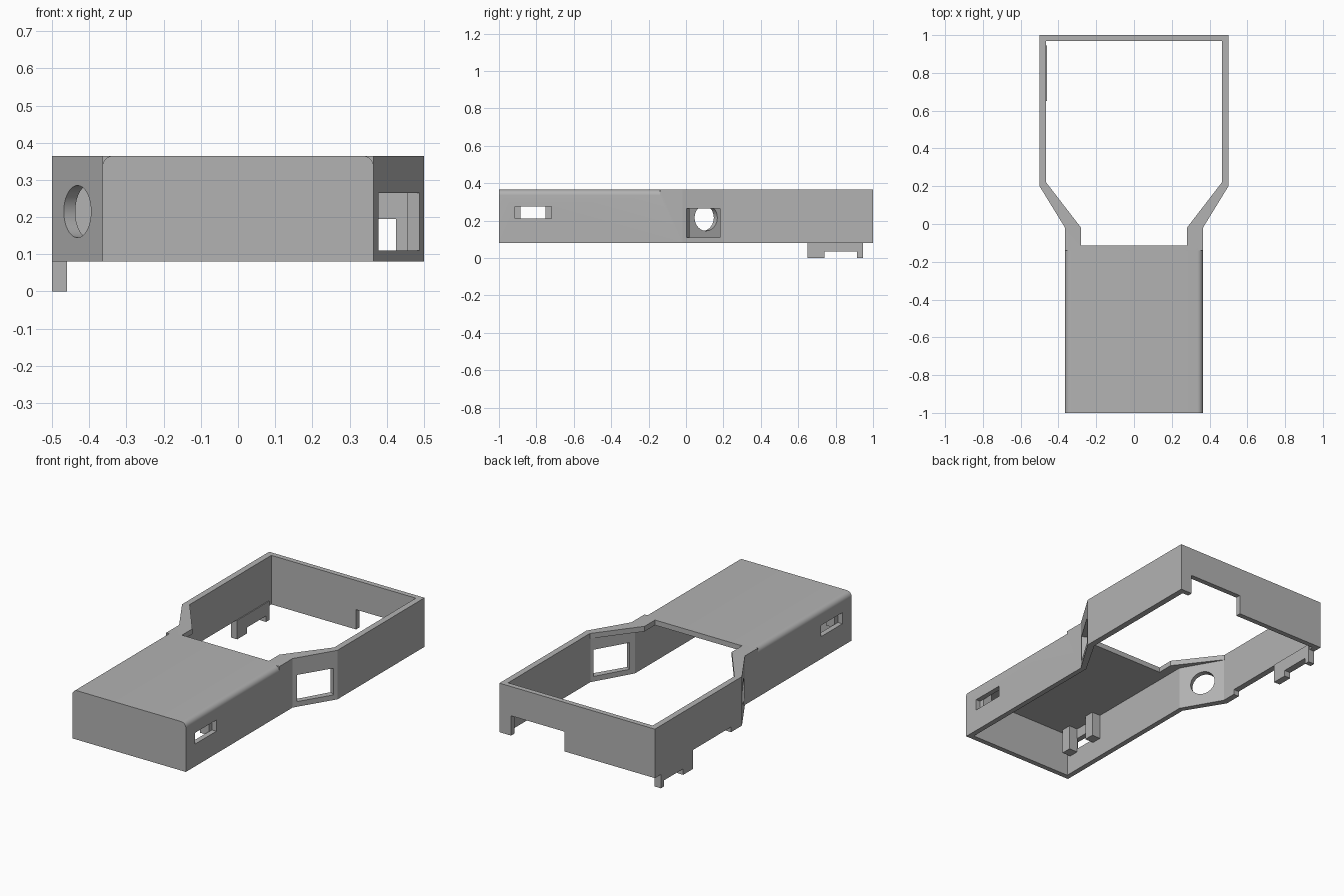
import bpy, bmesh, math
from mathutils import Matrix, Vector

if "Cube" in bpy.data.objects:
    bpy.data.objects.remove(bpy.data.objects["Cube"], do_unlink=True)

grey = bpy.data.materials.new("plain_grey")
grey.use_nodes = True
grey.diffuse_color = (0.45, 0.45, 0.45, 1)
grey.node_tree.nodes["Principled BSDF"].inputs["Base Color"].default_value = (0.45, 0.45, 0.45, 1)


def make(name, bm):
    bmesh.ops.recalc_face_normals(bm, faces=bm.faces)
    mesh = bpy.data.meshes.new(name)
    bm.to_mesh(mesh)
    bm.free()
    mesh.materials.append(grey)
    ob = bpy.data.objects.new(name, mesh)
    bpy.context.collection.objects.link(ob)
    return ob


def extrude(name, points, offset):
    """Prism from a flat list of 3D points moved along offset."""
    bm = bmesh.new()
    face = bm.faces.new([bm.verts.new(p) for p in points])
    top = bmesh.ops.extrude_face_region(bm, geom=[face])["geom"]
    verts = [g for g in top if isinstance(g, bmesh.types.BMVert)]
    bmesh.ops.translate(bm, vec=Vector(offset), verts=verts)
    return make(name, bm)


def plan(name, half, z0, z1):
    """Symmetric plan outline given as its +x half, front to back."""
    outline = half + [(-x, y) for x, y in reversed(half)]
    return extrude(name, [(x, y, z0) for x, y in outline], (0, 0, z1 - z0))


def box(name, x, y, z, turn=0):
    centre = Vector([(a + b) / 2 for a, b in (x, y, z)])
    size = Matrix.Diagonal([b - a for a, b in (x, y, z)] + [1])
    bm = bmesh.new()
    bmesh.ops.create_cube(bm, size=1, matrix=Matrix.Translation(centre) @ Matrix.Rotation(turn, 4, "Z") @ size)
    return make(name, bm)


def cut(target, cutter):
    mod = target.modifiers.new("cut", "BOOLEAN")
    mod.operation, mod.solver, mod.object = "DIFFERENCE", "EXACT", cutter
    bpy.context.view_layer.objects.active = target
    bpy.ops.object.modifier_apply(modifier=mod.name)
    bpy.data.objects.remove(cutter, do_unlink=True)


# Shell: narrow covered front, flared open frame at the back
BOTTOM, TOP, CEILING = 0.08, 0.365, 0.335
shell = plan("housing_shell", [(0.365, -1), (0.365, -0.02), (0.5, 0.2), (0.5, 1)], BOTTOM, TOP)
cut(shell, plan("cavity", [(0.335, -0.97), (0.335, -0.01), (0.465, 0.215), (0.465, 0.97)], 0, CEILING))
cut(shell, plan("opening", [(0.28, -0.115), (0.28, -0.02), (0.465, 0.22), (0.465, 0.97)], 0.3, 0.5))

# Rounded long edges of the front cover
R = 0.03
for side in (-1, 1):
    arc = [(0.365 - R + R * math.cos(a), TOP - R + R * math.sin(a))
           for a in [math.pi / 2 * i / 8 for i in range(9)]]
    profile = [(0.4, TOP - R)] + arc + [(0.365 - R, 0.4), (0.4, 0.4)]
    cut(shell, extrude("edge_cutter", [(side * x, -1.1, z) for x, z in profile], (0, 0.96, 0)))

# Side slots, flared-wall window and round port
flare = math.atan2(0.135, 0.22)
cut(shell, box("slot_cutter", (-0.6, 0.6), (-0.915, -0.72), (0.21, 0.275)))
cut(shell, box("window_cutter", (0.285, 0.585), (-0.015, 0.195), (0.11, 0.265), -flare))
bm = bmesh.new()
bmesh.ops.create_cone(bm, cap_ends=True, segments=48, radius1=0.07, radius2=0.07, depth=0.3,
                      matrix=Matrix.Translation((-0.43, 0.09, 0.215)) @ Matrix.Rotation(flare, 4, "Z")
                      @ Matrix.Rotation(math.pi / 2, 4, "Y"))
cut(shell, make("port_cutter", bm))

# Notches in the lower edge of the back and side walls
cut(shell, box("back_notch_cutter", (0.08, 0.425), (0.9, 1.1), (0, 0.195)))
cut(shell, box("side_notch_cutter", (-0.6, -0.42), (0.3, 0.65), (0, 0.11)))

# Clip bracket below the side wall
bracket = [(0.65, 0), (0.74, 0), (0.74, 0.035), (0.915, 0.035), (0.915, 0), (0.945, 0),
           (0.945, BOTTOM), (0.65, BOTTOM)]
extrude("clip_bracket", [(-0.5, y, z) for y, z in bracket], (0.04, 0, 0))
box("clip_backing", (-0.47, -0.46), (0.65, 0.945), (0.07, 0.11))

# Posts inside, beside each slot
for side, label in ((-1, "right"), (1, "left")):
    for y, where in ((-0.915, "front"), (-0.72, "rear")):
        xs = sorted((side * 0.337, side * 0.28))
        box(f"{label}_{where}_post", xs, (y - 0.03, y + 0.03), (0.19, CEILING + 0.002))

# Smooth the rounded surfaces, keep the corners sharp
bpy.ops.object.select_all(action="DESELECT")
shell.select_set(True)
bpy.context.view_layer.objects.active = shell
bpy.ops.object.shade_smooth_by_angle(angle=math.radians(30))
